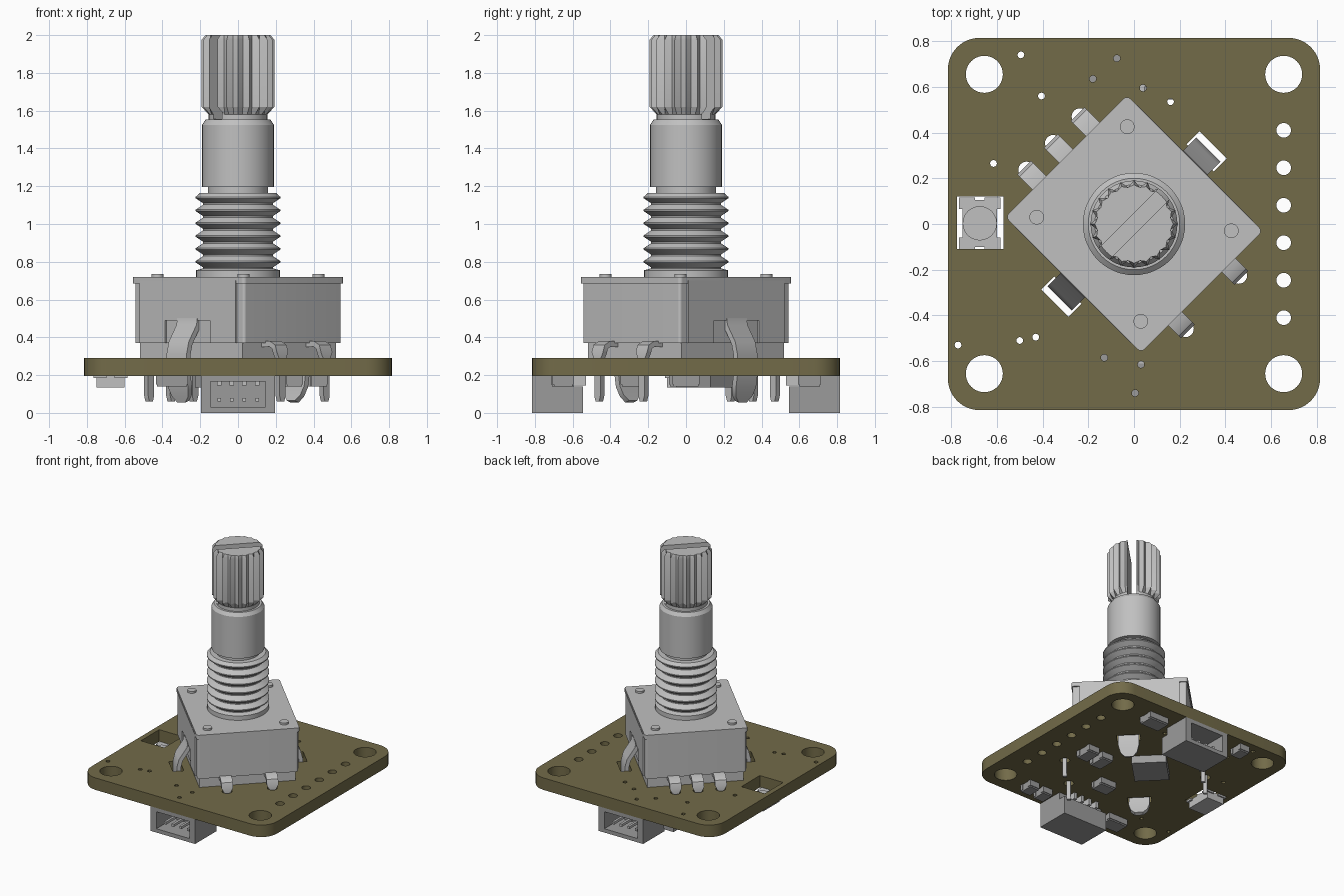
import bpy, bmesh
from math import pi, cos, sin, radians
from mathutils import Matrix, Vector

cube = bpy.data.objects.get("Cube")
if cube:
    bpy.data.objects.remove(cube)


def material(name, rgb):
    m = bpy.data.materials.new(name)
    m.use_nodes = True
    m.diffuse_color = (*rgb, 1)
    m.node_tree.nodes["Principled BSDF"].inputs["Base Color"].default_value = (*rgb, 1)
    return m


OLIVE = material("olive board", (0.17, 0.147, 0.066))
METAL = material("light grey metal", (0.53, 0.53, 0.53))
GREY = material("grey plastic", (0.33, 0.33, 0.33))

# The encoder sits turned an eighth of a circle on the board
TURN = Matrix.Rotation(-pi / 4, 4, "Z")
FLAT = Matrix.Identity(4)


def finish(name, bm, mat, frame=FLAT):
    bmesh.ops.recalc_face_normals(bm, faces=bm.faces)
    bm.transform(frame)
    me = bpy.data.meshes.new(name)
    bm.to_mesh(me)
    bm.free()
    me.materials.append(mat)
    for p in me.polygons:
        p.use_smooth = True
    me.set_sharp_from_angle(angle=radians(30))
    ob = bpy.data.objects.new(name, me)
    bpy.context.collection.objects.link(ob)
    return ob


def add_box(bm, x, y, z, round_corners=0):
    """Box from three (low, high) ranges."""
    size = [b - a for a, b in (x, y, z)]
    mid = [(a + b) / 2 for a, b in (x, y, z)]
    mtx = Matrix.Translation(mid) @ Matrix.Diagonal((*size, 1))
    verts = bmesh.ops.create_cube(bm, size=1, matrix=mtx)["verts"]
    if round_corners:
        edges = {e for v in verts for e in v.link_edges
                 if abs(e.verts[0].co.z - e.verts[1].co.z) > 1e-4}
        bmesh.ops.bevel(bm, geom=list(edges), offset=round_corners, segments=8,
                        profile=0.5, affect="EDGES")


def box(name, x, y, z, mat, frame=FLAT, round_corners=0):
    bm = bmesh.new()
    add_box(bm, x, y, z, round_corners)
    return finish(name, bm, mat, frame)


def add_cylinder(bm, x, y, r, z0, z1, segs=24):
    bmesh.ops.create_cone(bm, cap_ends=True, segments=segs, radius1=r, radius2=r, depth=z1 - z0,
                          matrix=Matrix.Translation((x, y, (z0 + z1) / 2)))


def lathe(name, rings, mat, segs=48):
    """Rings of (crest radius, valley radius, height); the two alternate around."""
    bm = bmesh.new()
    loops = []
    for crest, valley, z in rings:
        loop = []
        for i in range(segs):
            r, a = (valley if i % 2 else crest), 2 * pi * i / segs
            loop.append(bm.verts.new((r * cos(a), r * sin(a), z)))
        loops.append(loop)
    for low, high in zip(loops, loops[1:]):
        for i in range(segs):
            j = (i + 1) % segs
            bm.faces.new((low[i], low[j], high[j], high[i]))
    bm.faces.new(loops[0])
    bm.faces.new(loops[-1])
    return finish(name, bm, mat)


def strip(name, path, thick, mat, frame):
    """Bent sheet strip along (outward, height, width) points."""
    bm = bmesh.new()
    rings = []
    for i, (o, z, w) in enumerate(path):
        a, b = path[max(i - 1, 0)], path[min(i + 1, len(path) - 1)]
        d = Vector((b[0] - a[0], b[1] - a[1])).normalized() * thick / 2
        rings.append([bm.verts.new((o + s * -d.y, t * w / 2, z + s * d.x))
                      for s, t in ((-1, -1), (-1, 1), (1, 1), (1, -1))])
    for p, q in zip(rings, rings[1:]):
        for i in range(4):
            j = (i + 1) % 4
            bm.faces.new((p[i], p[j], q[j], q[i]))
    bm.faces.new(rings[0])
    bm.faces.new(rings[-1])
    return finish(name, bm, mat, frame)


def cut(ob, bm):
    cutter = finish("cutter", bm, ob.data.materials[0])
    cutter.hide_render = True
    mod = ob.modifiers.new("cut", "BOOLEAN")
    mod.operation, mod.solver, mod.object = "DIFFERENCE", "EXACT", cutter
    bpy.context.view_layer.update()
    me = bpy.data.meshes.new_from_object(ob.evaluated_get(bpy.context.evaluated_depsgraph_get()))
    ob.modifiers.clear()
    ob.data = me
    bpy.data.objects.remove(cutter)
    me.set_sharp_from_angle(angle=radians(30))


# Circuit board with its holes, slots and lamp window
board = box("circuit_board", (-.815, .815), (-.815, .815), (.195, .29), OLIVE, round_corners=.14)
holes = bmesh.new()
for v in (-.45, .45):
    add_box(holes, (-.085, .085), (v - .04, v + .04), (.1, .4))
for u, v in ((-.5, -.165), (-.5, 0), (-.5, .165), (.484, -.165), (.484, .165)):
    add_cylinder(holes, u, v, .036, .1, .4)
holes.transform(TURN)
add_box(holes, (-.775, -.57), (-.11, .12), (.1, .4))
for x in (-.655, .655):
    for y in (-.655, .655):
        add_cylinder(holes, x, y, .081, .1, .4, 40)
for i in range(6):
    add_cylinder(holes, .655, -.41 + i * .164, .032, .1, .4)
for x, y in ((-.495, .74), (-.405, .56), (-.615, .265), (.16, .535), (-.18, .635), (-.075, .725),
             (.04, .595), (-.43, -.495), (-.5, -.51), (-.77, -.53), (-.13, -.585), (.03, -.615),
             (.005, -.74)):
    add_cylinder(holes, x, y, .015, .1, .4, 12)
cut(board, holes)

# Encoder housing
box("encoder_base", (-.385, .385), (-.35, .35), (.29, .4), METAL, TURN)
box("encoder_body", (-.412, .412), (-.366, .366), (.37, .686), METAL, TURN, .015)
box("encoder_top_plate", (-.42, .42), (-.376, .376), (.686, .72), METAL, TURN, .02)
for s, side in ((-1, "front"), (1, "back")):
    wall = sorted((s * .35, s * .378))
    box(side + "_cover_wall", (-.36, .36), wall, (.49, .70), METAL, TURN)
    for t, end in ((-1, "left"), (1, "right")):
        box(f"{side}_cover_leg_{end}", sorted((t * .17, t * .36)), wall, (.37, .5), METAL, TURN)
    strip(side + "_mounting_tab",
          [(.365, .50, .15), (.372, .46, .15), (.43, .37, .15), (.445, .31, .15), (.445, .2, .15),
           (.435, .14, .15), (.42, .09, .12), (.41, .06, .06)], .03, METAL,
          TURN @ Matrix.Rotation(s * pi / 2, 4, "Z"))
    for t in (-1, 1):
        bm = bmesh.new()
        add_cylinder(bm, s * .322, t * .28, .032, .71, .735)
        finish("rivet", bm, METAL, TURN)


# Solder pins: three on one end, two on the other
def pin(name, reach, v, frame):
    strip(name, [(.38, .365, .085), (reach - .04, .365, .085), (reach - .01, .35, .085),
                 (reach, .32, .085), (reach, .28, .045), (reach, .09, .045), (reach, .06, .025)],
          .03, METAL, frame @ Matrix.Translation((0, v, 0)))


for v in (-.165, 0, .165):
    pin("signal_pin", .5, v, TURN @ Matrix.Rotation(pi, 4, "Z"))
for v in (-.165, .165):
    pin("switch_pin", .484, v, TURN)

# Threaded bushing
thread = [(.222, .222, .715), (.222, .222, .755), (.185, .185, .765)]
for i in range(6):
    z = .80 + i * .068
    thread += [(.185, .185, z - .03), (.224, .224, z - .004), (.224, .224, z + .004),
               (.185, .185, z + .03)]
thread[-1] = (.2, .2, 1.165)
lathe("threaded_bushing", thread, METAL)

# Shaft
lathe("shaft", [(r, r, z) for r, z in ((.16, 1.15), (.16, 1.195), (.19, 1.195), (.19, 1.525),
                                       (.172, 1.552), (.15, 1.552))], METAL)

# Splined tip with a screwdriver slot
tip = lathe("splined_tip", [(.155, .155, 1.552), (.155, .155, 1.58), (.193, .162, 1.62),
                            (.193, .162, 1.975), (.172, .162, 2.0)], METAL, 40)
slot = bmesh.new()
add_box(slot, (-.033, .033), (-.3, .3), (1.556, 2.1))
slot.transform(TURN)
cut(tip, slot)

# Cable sockets under the front and back edges, open outward
for name, frame in (("front_socket", FLAT), ("back_socket", Matrix.Rotation(pi, 4, "Z"))):
    socket = box(name, (-.195, .195), (-.815, -.545), (0, .195), GREY)
    hollow = bmesh.new()
    add_box(hollow, (-.145, .145), (-.9, -.60), (.03, .165))
    add_box(hollow, (-.3, .3), (-.60, -.5), (.14, .3))
    cut(socket, hollow)
    socket.data.transform(frame)
    for i in range(4):
        x = -.1 + i * .067
        box(name + "_contact", (x - .009, x + .009), (-.77, -.57), (.06, .08), METAL, frame)
        box(name + "_lead", (x - .012, x + .012), (-.61, -.53), (.145, .2), METAL, frame)

# Lamp in the window
box("lamp_body", (-.75, -.6), (-.1, .105), (.135, .2), METAL)
lens = bmesh.new()
add_cylinder(lens, -.675, .003, .075, .195, .207)
finish("lamp_lens", lens, METAL)
for x in (-.73, -.62):
    for y in (-.085, .09):
        box("lamp_pad", (x - .035, x + .035), (y - .025, y + .025), (.185, .2), METAL)

# Main chip and small parts underneath
box("main_chip", (-.24, .01), (-.13, .13), (.135, .196), GREY,
    Matrix.Translation((.02, .06, 0)) @ Matrix.Rotation(-pi / 4, 4, "Z")
    @ Matrix.Translation((.02, 0, 0)))
for x, y, w, d in ((.36, .655, .16, .11), (-.35, -.65, .16, .11), (.43, 0, .09, .13),
                   (.29, -.02, .09, .13), (.04, -.29, .13, .1), (.43, -.65, .08, .1),
                   (.30, -.66, .08, .1), (-.39, .72, .08, .1)):
    box("small_part", (x - w / 2, x + w / 2), (y - d / 2, y + d / 2), (.14, .196), GREY)
    for s in (-1, 1):
        box("small_part_end", (x - w / 2 - .004, x + w / 2 + .004),
            sorted((y + s * d * .3, y + s * (d / 2 + .006))), (.15, .196), GREY)
